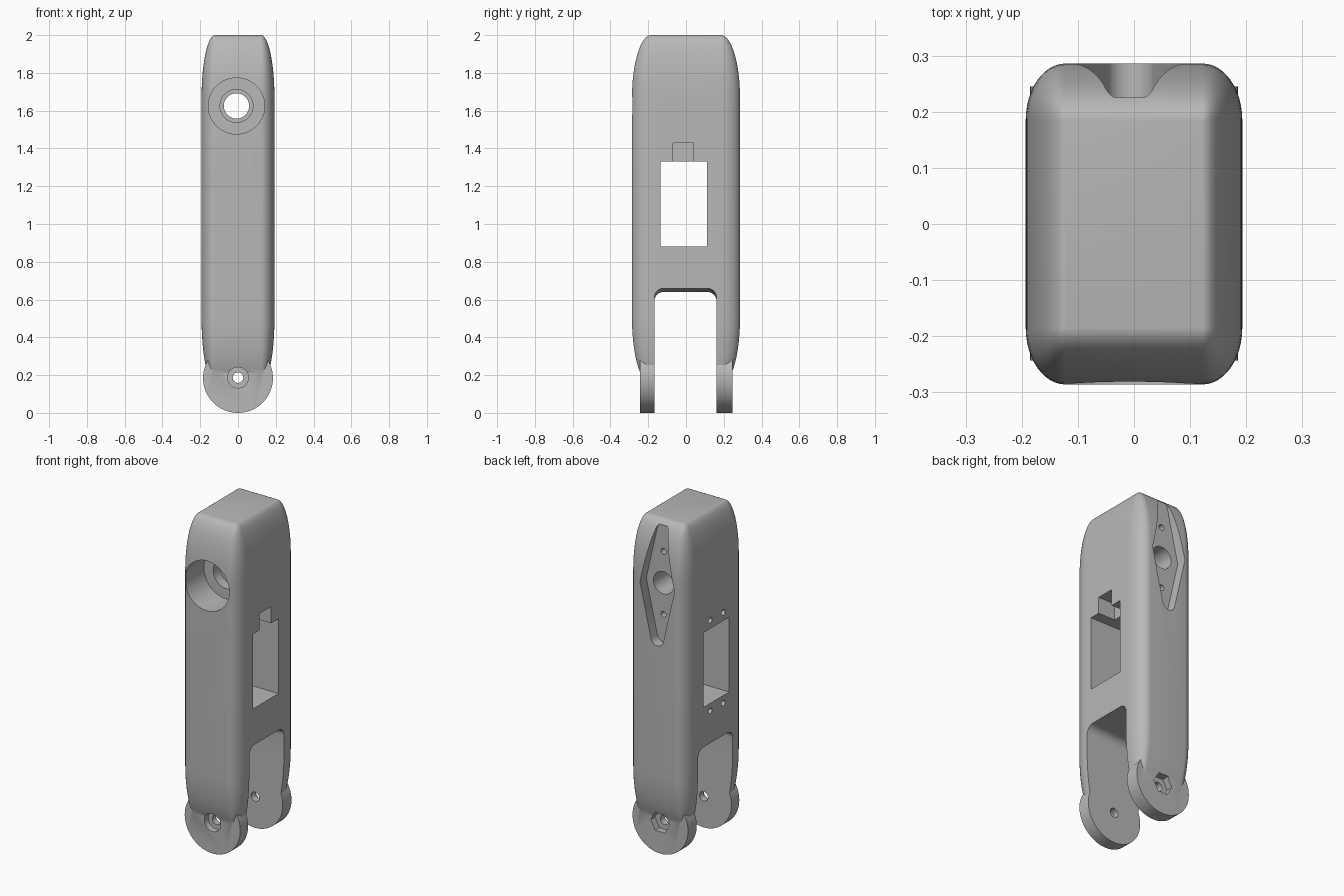
import bpy, bmesh, math
from mathutils import Vector

cube = bpy.data.objects.get("Cube")
if cube:
    bpy.data.objects.remove(cube, do_unlink=True)

grey = bpy.data.materials.new("light_grey_plastic")
grey.use_nodes = True
colour = (0.48, 0.48, 0.48, 1)
grey.diffuse_color = colour
grey.node_tree.nodes["Principled BSDF"].inputs["Base Color"].default_value = colour


def loft(name, rings):
    """Solid skinned through closed rings of equal point count."""
    bm = bmesh.new()
    rows = [[bm.verts.new(p) for p in ring] for ring in rings]
    n = len(rows[0])
    for a, b in zip(rows, rows[1:]):
        for i in range(n):
            j = (i + 1) % n
            bm.faces.new((a[i], a[j], b[j], b[i]))
    bm.faces.new(rows[0])
    bm.faces.new(rows[-1])
    bmesh.ops.remove_doubles(bm, verts=bm.verts, dist=1e-5)
    bmesh.ops.recalc_face_normals(bm, faces=bm.faces)
    mesh = bpy.data.meshes.new(name)
    bm.to_mesh(mesh)
    bm.free()
    mesh.materials.append(grey)
    obj = bpy.data.objects.new(name, mesh)
    bpy.context.scene.collection.objects.link(obj)
    return obj


def prism(name, outline, axis, a, b):
    """Extrude a 2D outline along x (outline is y, z) or y (outline is x, z)."""
    def place(d):
        return [(d, u, v) if axis == "x" else (u, d, v) for u, v in outline]
    return loft(name, [place(a), place(b)])


def circle(u, v, r, n=32, start=0.0):
    return [(u + r * math.cos(start + math.tau * i / n),
             v + r * math.sin(start + math.tau * i / n)) for i in range(n)]


def rect(u0, u1, v0, v1):
    return [(u0, v0), (u1, v0), (u1, v1), (u0, v1)]


def combine(target, tool, operation="DIFFERENCE"):
    """Apply a boolean and discard the tool."""
    mod = target.modifiers.new("cut", "BOOLEAN")
    mod.operation = operation
    mod.solver = "EXACT"
    mod.object = tool
    bpy.context.view_layer.objects.active = target
    bpy.ops.object.modifier_apply(modifier=mod.name)
    bpy.data.objects.remove(tool, do_unlink=True)


# Body: rounded rectangle swelling out from a flat rectangular core
CORE_X, CORE_Y, GROW_X, GROW_Y = 0.122, 0.185, 0.071, 0.101
STEPS = 12


def section(z, t):
    ring = []
    for quarter, (sx, sy) in enumerate([(1, 1), (-1, 1), (-1, -1), (1, -1)]):
        for k in range(STEPS + 1):
            ang = math.pi / 2 * (quarter + k / STEPS)
            ring.append((sx * CORE_X + GROW_X * t * math.cos(ang),
                         sy * CORE_Y + GROW_Y * t * math.sin(ang), z))
    return ring


low = [math.radians(a) for a in range(-84, 1, 7)]
high = [math.radians(a) for a in range(0, 91, 6)]
rings = [section(0.5 + 0.35 * math.sin(a), math.cos(a)) for a in low]
rings += [section(1.67 + 0.33 * math.sin(a), max(math.cos(a), 0.004)) for a in high]
body = loft("arm_body", rings)

# Fork slot with rounded upper corners and slightly sloping ceiling
slot = [(-0.168, -0.2), (0.162, -0.2)]
for cy, start in ((0.112, 0), (-0.118, 90)):
    slot += [(cy + 0.05 * math.cos(math.radians(start + s)),
              0.6 + 0.05 * math.sin(math.radians(start + s))) for s in range(0, 91, 10)]
slot_cutter = prism("fork_slot", slot, "x", -0.4, 0.4)
for v in slot_cutter.data.vertices:
    v.co.z += v.co.x * 0.05
combine(body, slot_cutter)

# Round hinge ears
for name, a, b in (("front_ear", -0.243, -0.168), ("back_ear", 0.162, 0.245)):
    combine(body, prism(name, circle(0, 0.185, 0.185, 64), "y", a, b), "UNION")

# Side window, with a cable notch on the left side
combine(body, prism("side_window", rect(-0.135, 0.11, 0.88, 1.33), "x", -0.4, 0.4))
combine(body, prism("cable_notch", rect(-0.07, 0.04, 1.25, 1.43), "x", 0.08, 0.4))

# Screw holes around the window on the right side
for y in (-0.08, 0.045):
    for z in (0.835, 1.38):
        combine(body, prism("window_screw_hole", circle(y, z, 0.017, 16), "x", -0.4, -0.09))

# Stepped shoulder bore, open front to back
PIVOT_X, PIVOT_Z = -0.008, 1.625
for r, a, b in ((0.149, -0.4, -0.1), (0.087, -0.2, -0.04), (0.067, -0.2, 0.4)):
    combine(body, prism("shoulder_bore", circle(PIVOT_X, PIVOT_Z, r, 48), "y", a, b))

# Long tapered recess on the back with rounded tips
recess = [(0.115, 0.0)]
recess += [(0.042 * math.cos(math.radians(s)), 0.315 + 0.042 * math.sin(math.radians(s)))
           for s in range(10, 171, 16)]
recess += [(-0.115, 0.0)]
recess += [(-u, -v) for u, v in recess[1:-1]]
recess = [(PIVOT_X + u, PIVOT_Z + v) for u, v in recess]
combine(body, prism("back_recess", recess, "y", 0.225, 0.4))
for dz in (-0.19, 0.19):
    combine(body, prism("recess_screw_hole", circle(PIVOT_X, PIVOT_Z + dz, 0.018, 16),
                        "y", 0.13, 0.4))

# Hinge bolt hole, round seat in front and hexagonal nut seat behind
combine(body, prism("bolt_hole", circle(0, 0.187, 0.028, 24), "y", -0.4, 0.4))
combine(body, prism("bolt_head_seat", circle(0, 0.187, 0.055, 32), "y", -0.4, -0.205))
combine(body, prism("nut_seat", circle(0, 0.187, 0.064, 6), "y", 0.205, 0.4))

# Smooth shading with sharp edges kept
bpy.ops.object.select_all(action="DESELECT")
body.select_set(True)
bpy.context.view_layer.objects.active = body
bpy.ops.object.shade_smooth_by_angle(angle=math.radians(30))
